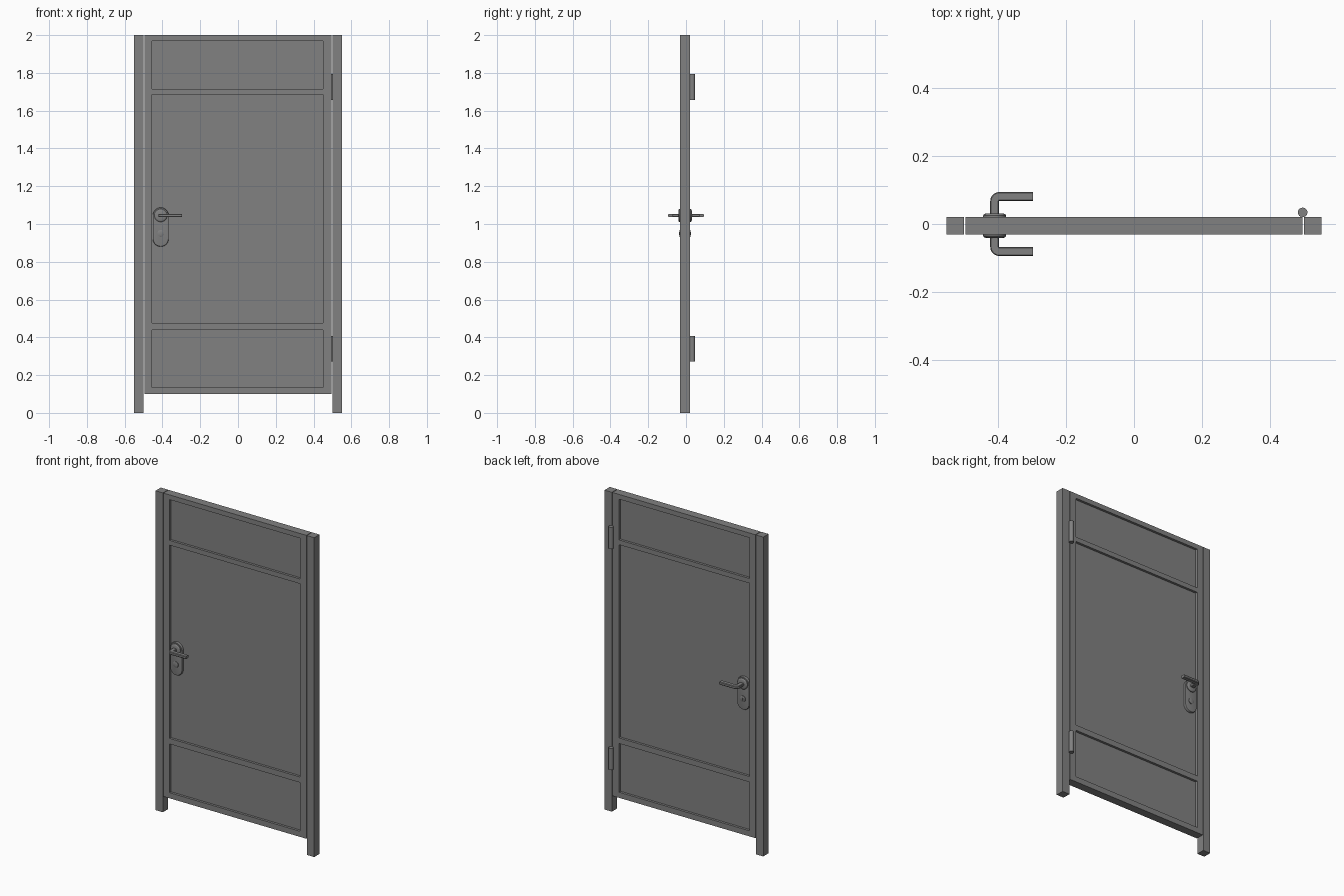
import bpy, bmesh, math
from mathutils import Matrix, Vector

cube = bpy.data.objects.get("Cube")
if cube:
    bpy.data.objects.remove(cube, do_unlink=True)

grey = bpy.data.materials.new("steel grey")
grey.use_nodes = True
colour = (0.22, 0.22, 0.22, 1)
grey.diffuse_color = colour
grey.node_tree.nodes["Principled BSDF"].inputs["Base Color"].default_value = colour

FRONT, BACK = -0.031, 0.021          # faces of the frame and leaf
MID = (FRONT + BACK) / 2
RECESS = 0.015                       # depth of the sunken panels
LOCK_X, LEVER_Z, KEY_Z = -0.409, 1.045, 0.95


def finish(name, bm, smooth=False):
    bmesh.ops.recalc_face_normals(bm, faces=bm.faces)
    mesh = bpy.data.meshes.new(name)
    bm.to_mesh(mesh)
    bm.free()
    mesh.materials.append(grey)
    obj = bpy.data.objects.new(name, mesh)
    bpy.context.collection.objects.link(obj)
    if smooth:
        bpy.ops.object.select_all(action="DESELECT")
        obj.select_set(True)
        bpy.context.view_layer.objects.active = obj
        bpy.ops.object.shade_smooth_by_angle(angle=math.radians(35))
    return obj


def box(name, x0, x1, y0, y1, z0, z1):
    bm = bmesh.new()
    size = Matrix.Diagonal((x1 - x0, y1 - y0, z1 - z0, 1))
    place = Matrix.Translation(((x0 + x1) / 2, (y0 + y1) / 2, (z0 + z1) / 2))
    bmesh.ops.create_cube(bm, size=1, matrix=place @ size)
    return finish(name, bm)


def loft(name, rings):
    """Skin a row of closed rings and cap both ends."""
    bm = bmesh.new()
    loops = [[bm.verts.new(p) for p in ring] for ring in rings]
    for a, b in zip(loops, loops[1:]):
        for i in range(len(a)):
            j = (i + 1) % len(a)
            bm.faces.new((a[i], a[j], b[j], b[i]))
    bm.faces.new(loops[0])
    bm.faces.new(loops[-1])
    return finish(name, bm, smooth=True)


def stadium(radius, y, z_low, z_high, n=16):
    """Upright oval outline; a circle when both centres agree."""
    ring = []
    for centre, start in ((z_high, 0), (z_low, math.pi)):
        for i in range(n):
            a = start + math.pi * (i + 0.5) / n
            ring.append((LOCK_X + radius * math.cos(a), y, centre + radius * math.sin(a)))
    return ring


# Side posts
box("right_post", -0.55, -0.499, FRONT, BACK, 0, 2)
box("left_post", 0.499, 0.55, FRONT, BACK, 0, 2)

# Door leaf with three sunken panels on each face
xs = [-0.495, -0.454, 0.45, 0.495]
zs = [0.1, 0.135, 0.44, 0.475, 1.685, 1.715, 1.97, 2.0]
bm = bmesh.new()
for y in (FRONT, BACK):
    grid = [[bm.verts.new((x, y, z)) for z in zs] for x in xs]
    panels = []
    for i in range(len(xs) - 1):
        for k in range(len(zs) - 1):
            f = bm.faces.new((grid[i][k], grid[i + 1][k], grid[i + 1][k + 1], grid[i][k + 1]))
            if i == 1 and k % 2 == 1:
                panels.append(f)
    inward = Vector((0, RECESS if y == FRONT else -RECESS, 0))
    for f in panels:
        sunk = bmesh.ops.extrude_discrete_faces(bm, faces=[f])["faces"][0]
        bmesh.ops.translate(bm, vec=inward, verts=sunk.verts)
rim = [e for e in bm.edges if e.is_boundary]
bmesh.ops.bridge_loops(bm, edges=rim)
finish("door_leaf", bm)

# Lock furniture on both faces
for side, sign, face in (("front", -1, FRONT), ("back", 1, BACK)):
    out = lambda d: face + sign * d  # distance beyond the leaf face
    low = 0.922
    # Oval backplate with a softened edge
    loft(side + "_backplate", [
        stadium(0.042, out(-RECESS), low, LEVER_Z),
        stadium(0.042, out(-0.006), low, LEVER_Z),
        stadium(0.040, out(-0.002), low, LEVER_Z),
        stadium(0.036, out(-0.001), low, LEVER_Z)])
    # Round rosette behind the lever
    loft(side + "_rosette", [stadium(r, out(d), LEVER_Z, LEVER_Z) for r, d in
                             ((0.034, -0.002), (0.034, 0.004), (0.031, 0.008), (0.026, 0.010))])
    # Key cylinder with a slot plate
    loft(side + "_key_cylinder", [stadium(r, out(d), KEY_Z, KEY_Z) for r, d in
                                  ((0.018, -0.002), (0.018, 0.003), (0.016, 0.004))])
    box(side + "_key_slot", LOCK_X - 0.002, LOCK_X + 0.002,
        *sorted((out(0.003), out(0.005))), KEY_Z - 0.008, KEY_Z + 0.008)
    # Bent lever: stem, rounded elbow, then grip
    reach, half, tall = 0.081 * sign, 0.013, 0.009
    path = [(Vector((LOCK_X, face, LEVER_Z)), Vector((1, 0, 0)))]
    bend = 0.014
    for i in range(9):
        a = math.pi / 2 * i / 8
        normal = Vector((math.cos(a), -sign * math.sin(a), 0))
        pivot = Vector((LOCK_X + bend, reach - sign * bend, LEVER_Z))
        path.append((pivot + Vector((-bend * math.cos(a), sign * bend * math.sin(a), 0)), normal))
    path.append((Vector((-0.296, reach, LEVER_Z)), Vector((0, -sign, 0))))
    up = Vector((0, 0, 1))
    loft(side + "_lever", [[p + n * half * u + up * tall * v for u, v in
                            ((-1, -0.6), (-0.8, -1), (0.8, -1), (1, -0.6),
                             (1, 0.6), (0.8, 1), (-0.8, 1), (-1, 0.6))] for p, n in path])

# Barrel hinges on the back
for name, z in (("lower_hinge", 0.34), ("upper_hinge", 1.725)):
    bm = bmesh.new()
    bmesh.ops.create_cone(bm, cap_ends=True, segments=24, radius1=0.014, radius2=0.014,
                          depth=0.136, matrix=Matrix.Translation((0.495, 0.034, z)))
    finish(name, bm, smooth=True)
